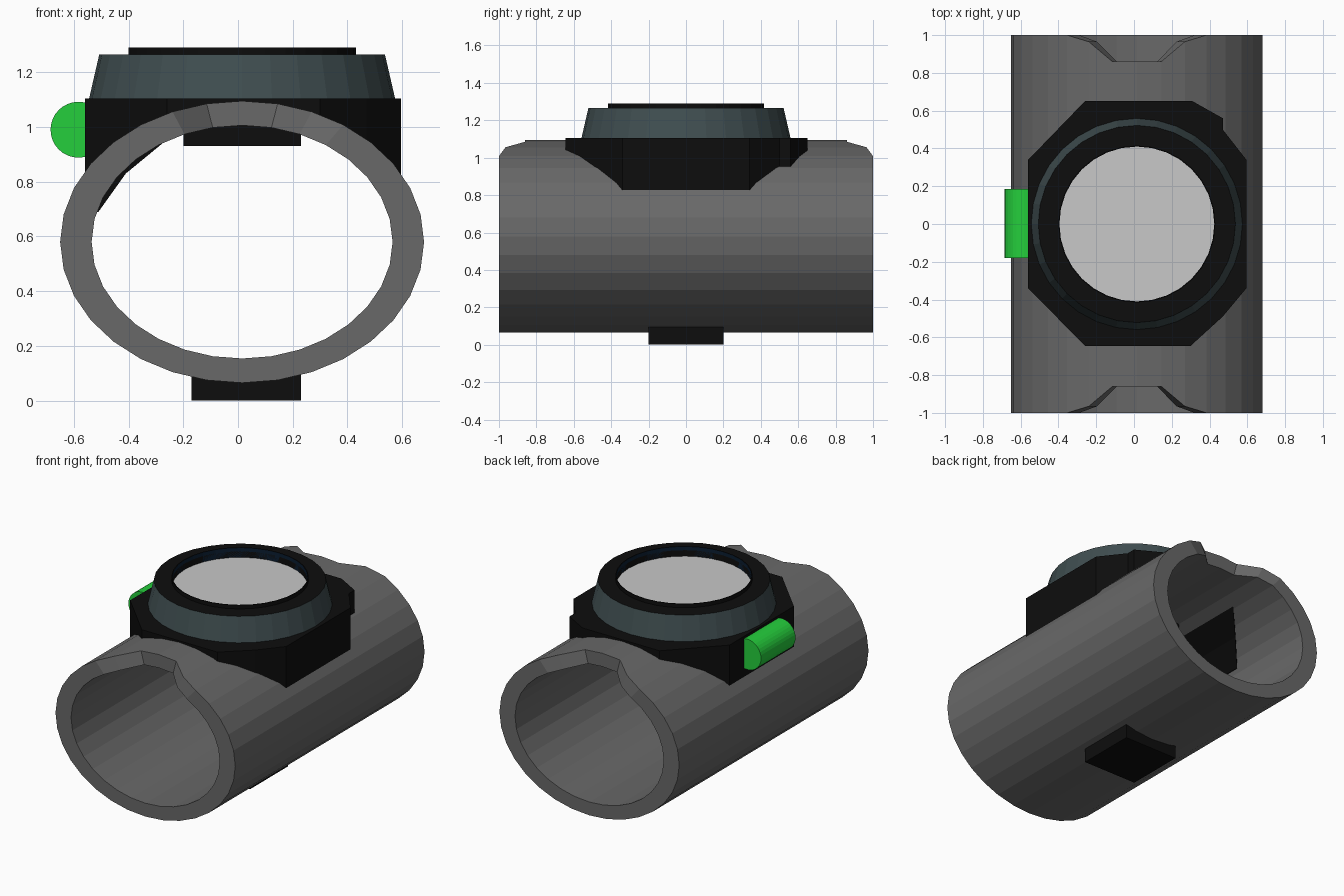
import bpy, bmesh, math

if "Cube" in bpy.data.objects:
    bpy.data.objects.remove(bpy.data.objects["Cube"])

CX = 0.015      # centre line of the cuff
SIDES = 32


def material(name, rgb):
    m = bpy.data.materials.new(name)
    m.diffuse_color = (*rgb, 1)
    m.use_nodes = True
    m.node_tree.nodes["Principled BSDF"].inputs["Base Color"].default_value = m.diffuse_color
    return m


GREY = material("cuff grey", (0.14, 0.14, 0.14))
BLACK = material("case black", (0.004, 0.004, 0.004))
SLATE = material("bezel slate", (0.05, 0.075, 0.08))
GREEN = material("button green", (0.018, 0.62, 0.045))
DIAL = material("dial light grey", (0.58, 0.58, 0.58))
NAVY = material("rim navy", (0.003, 0.012, 0.03))


def finish(name, bm, *mats):
    bmesh.ops.recalc_face_normals(bm, faces=bm.faces)
    me = bpy.data.meshes.new(name)
    bm.to_mesh(me)
    bm.free()
    for m in mats:
        me.materials.append(m)
    ob = bpy.data.objects.new(name, me)
    bpy.context.collection.objects.link(ob)
    return ob


def box(name, x0, x1, y0, y1, z0, z1, mat):
    bm = bmesh.new()
    bmesh.ops.create_cube(bm, size=1)
    for v in bm.verts:
        v.co = (x1 if v.co.x > 0 else x0, y1 if v.co.y > 0 else y0, z1 if v.co.z > 0 else z0)
    return finish(name, bm, mat)


def lathe(name, profile, slots, mats):
    """Revolve (radius, z) points about the vertical axis; one material slot per band."""
    bm = bmesh.new()
    rings = []
    for r, z in profile:
        rings.append([bm.verts.new((CX + r * math.cos(2 * math.pi * i / SIDES),
                                    r * math.sin(2 * math.pi * i / SIDES), z))
                      for i in range(SIDES)])
    for k, slot in enumerate(slots):
        a, b = rings[k], rings[(k + 1) % len(rings)]
        for i in range(SIDES):
            j = (i + 1) % SIDES
            bm.faces.new((a[i], a[j], b[j], b[i])).material_index = slot
    return finish(name, bm, *mats)


# Oval wrist cuff, ends cut back near the top to form the notches
END_Y = {0: 0.86, 1: 0.86, 2: 0.965}    # steps away from the top -> end position
bm = bmesh.new()
rows = []
for i in range(SIDES):
    a = 2 * math.pi * i / SIDES
    y = END_Y.get(min(i, SIDES - i), 1.0)
    s, c = math.sin(a), math.cos(a)
    rows.append([bm.verts.new((CX + rx * s, yy, 0.58 + rz * c))
                 for rx, rz, yy in ((0.665, 0.515, -y), (0.665, 0.515, y),
                                    (0.55, 0.426, y), (0.55, 0.426, -y))])
for i in range(SIDES):
    p, q = rows[i], rows[(i + 1) % SIDES]
    for k in range(4):
        n = (k + 1) % 4
        bm.faces.new((p[k], p[n], q[n], q[k]))
finish("wrist_cuff", bm, GREY)

# Eight-sided case with an underside that follows the cuff wall
OUTLINE = [(-0.56, -0.34), (-0.26, -0.645), (0.30, -0.645), (0.47, -0.49), (0.595, -0.34),
           (0.595, 0.34), (0.47, 0.50), (0.47, 0.56), (0.31, 0.65), (-0.26, 0.65), (-0.56, 0.34)]
UNDERSIDE = [(-0.56, 0.69), (-0.51, 0.69), (-0.41, 0.83), (-0.27, 0.945), (-0.2, 0.99), (0.0, 1.03),
             (0.23, 1.0), (0.31, 0.965), (0.42, 0.895), (0.5, 0.81), (0.595, 0.75)]


def underside(x):
    for (xa, za), (xb, zb) in zip(UNDERSIDE, UNDERSIDE[1:]):
        if x <= xb + 1e-5:
            return za + (zb - za) * (x - xa) / (xb - xa)
    return UNDERSIDE[-1][1]


bm = bmesh.new()
base = bm.faces.new([bm.verts.new((x, y, 0)) for x, y in OUTLINE])
ext = bmesh.ops.extrude_face_region(bm, geom=[base], use_keep_orig=True)
for v in ext["geom"]:
    if isinstance(v, bmesh.types.BMVert):
        v.co.z = 1.105
for x, _ in UNDERSIDE[1:-1]:
    bmesh.ops.bisect_plane(bm, geom=bm.verts[:] + bm.edges[:] + bm.faces[:],
                           plane_co=(x, 0, 0), plane_no=(1, 0, 0))
for v in bm.verts:
    if v.co.z < 0.5:
        v.co.z = underside(v.co.x)
finish("case", bm, BLACK)

# Sloped bezel with a flat black top
lathe("bezel", [(0.56, 1.10), (0.522, 1.265), (0.41, 1.265), (0.41, 1.10)],
      [0, 1, 1, 1], [SLATE, BLACK])

# Thin raised rim around the recessed dial
lathe("dial_rim", [(0.416, 1.20), (0.416, 1.29), (0.41, 1.29), (0.41, 1.20)],
      [0, 0, 1, 0], [BLACK, NAVY])

# Dial plate
bm = bmesh.new()
bmesh.ops.create_cone(bm, cap_ends=True, segments=SIDES, radius1=0.412, radius2=0.412, depth=0.02)
bmesh.ops.translate(bm, verts=bm.verts, vec=(CX, 0, 1.215))
finish("dial", bm, DIAL)

# Green side button: a cylinder lying along y
bm = bmesh.new()
bmesh.ops.create_cone(bm, cap_ends=True, segments=SIDES, radius1=0.102, radius2=0.102, depth=0.365)
for v in bm.verts:
    x, y, z = v.co
    v.co = (x - 0.583, z + 0.003, y + 0.99)
finish("side_button", bm, GREEN)

# Sensor plate inside the cuff and clasp below it
box("inner_sensor", -0.2, 0.23, -0.2, 0.2, 0.93, 1.03, BLACK)
box("bottom_clasp", -0.17, 0.23, -0.2, 0.2, 0.0, 0.1, BLACK)
